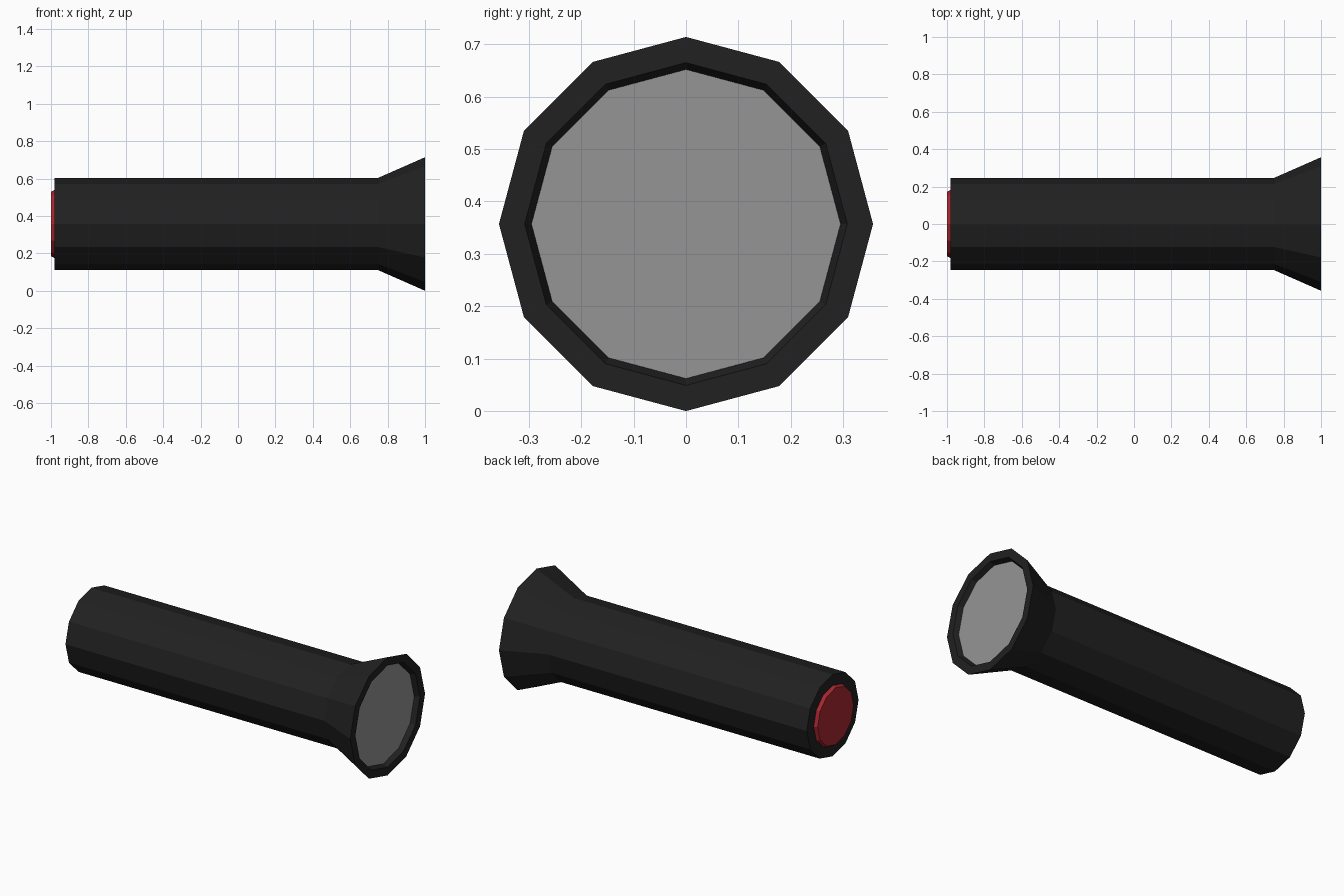
import bpy, bmesh
from math import sin, cos, pi

if "Cube" in bpy.data.objects:
    bpy.data.objects.remove(bpy.data.objects["Cube"])

SIDES = 12
AXIS_Z = 0.357


def material(name, color):
    m = bpy.data.materials.new(name)
    m.diffuse_color = (*color, 1)
    m.use_nodes = True
    m.node_tree.nodes["Principled BSDF"].inputs["Base Color"].default_value = m.diffuse_color
    return m


def lathe(name, profile, mat, cap_start=False, cap_end=False):
    """Spin (x, radius) points around the long axis with flat sides."""
    bm = bmesh.new()
    rings = [[bm.verts.new((x, r * sin(2 * pi * i / SIDES),
                            AXIS_Z + r * cos(2 * pi * i / SIDES)))
              for i in range(SIDES)] for x, r in profile]
    for a, b in zip(rings, rings[1:]):
        for i in range(SIDES):
            j = (i + 1) % SIDES
            bm.faces.new((a[i], a[j], b[j], b[i]))
    if cap_start:
        bm.faces.new(rings[0][::-1])
    if cap_end:
        bm.faces.new(rings[-1])
    # Orient each face outward: -x caps face back, +x caps face forward
    bm.normal_update()
    if cap_start and cap_end:
        bmesh.ops.recalc_face_normals(bm, faces=bm.faces)
    elif cap_end and bm.faces[:][-1].normal.x < 0:
        bmesh.ops.reverse_faces(bm, faces=bm.faces)
    mesh = bpy.data.meshes.new(name)
    bm.to_mesh(mesh)
    bm.free()
    mesh.materials.append(mat)
    obj = bpy.data.objects.new(name, mesh)
    bpy.context.collection.objects.link(obj)
    return obj


black = material("black_casing", (0.015, 0.015, 0.015))
glass = material("grey_lens", (0.3, 0.3, 0.3))
red = material("red_switch", (0.4, 0.02, 0.03))

# Tube, flared head and recessed rim
lathe("casing", [(-0.98, 0.247), (0.75, 0.247), (1.0, 0.357),
                 (1.0, 0.308), (0.968, 0.295)], black, True, True)

# Lens disc sitting inside the rim
lathe("lens", [(0.96, 0.294), (0.971, 0.295)], glass, True, True)

# Tail switch with a slightly tapered edge
lathe("tail_switch", [(-0.975, 0.182), (-0.985, 0.180), (-1.0, 0.172)], red, True, True)
